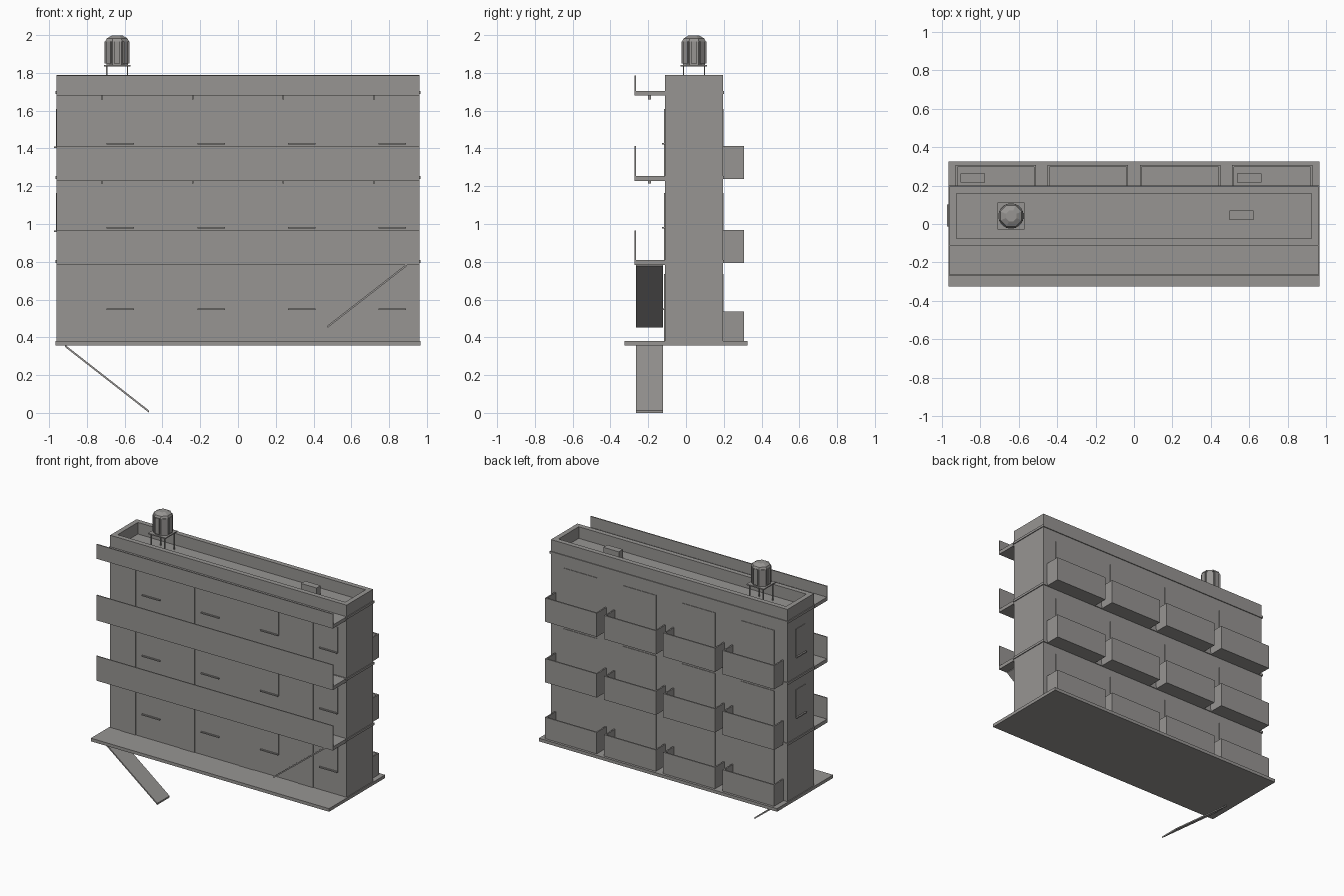
import bpy, bmesh, math
from mathutils import Vector

cube = bpy.data.objects.get("Cube")
if cube:
    bpy.data.objects.remove(cube)

concrete = bpy.data.materials.new("warm grey concrete")
concrete.use_nodes = True
GREY = (0.31, 0.30, 0.29, 1)
concrete.diffuse_color = GREY
concrete.node_tree.nodes["Principled BSDF"].inputs["Base Color"].default_value = GREY


def finish(name, bm):
    bmesh.ops.recalc_face_normals(bm, faces=bm.faces)
    mesh = bpy.data.meshes.new(name)
    bm.to_mesh(mesh)
    bm.free()
    mesh.materials.append(concrete)
    obj = bpy.data.objects.new(name, mesh)
    bpy.context.collection.objects.link(obj)
    return obj


def add_box(bm, x, y, z):
    """Add a box from three (low, high) ranges."""
    verts = bmesh.ops.create_cube(bm, size=1)["verts"]
    for v in verts:
        v.co = Vector([(r[0] + r[1]) / 2 + c * (r[1] - r[0]) for r, c in zip((x, y, z), v.co)])


def boxes(name, *ranges):
    bm = bmesh.new()
    for r in ranges:
        add_box(bm, *r)
    return finish(name, bm)


def ramp(name, low, high, y, thick):
    """Sloping stair flight between two (x, z) points."""
    bm = bmesh.new()
    points = [low, high, (high[0], high[1] - thick), (low[0], low[1] - thick)]
    face = bm.faces.new([bm.verts.new((px, y[0], pz)) for px, pz in points])
    moved = bmesh.ops.extrude_face_region(bm, geom=[face])["geom"]
    bmesh.ops.translate(bm, vec=(0, y[1] - y[0], 0),
                        verts=[v for v in moved if isinstance(v, bmesh.types.BMVert)])
    return finish(name, bm)


HALF, FRONT, BACK = 0.96, -0.112, 0.195
ROOF, TOP = 1.7, 1.79
FLOORS = [0.38, 0.81, 1.255]
UNIT = 0.48
RELIEF = 0.004
width = (-HALF, HALF)

# Base slab and main block
boxes("base_slab", ((-0.967, 0.967), (-0.325, 0.325), (0.357, 0.38)))
boxes("main_block", (width, (FRONT, BACK), (0.38, ROOF)))

# Roof parapet around a sunken roof, with a thin coping lip
wall = 0.036
boxes("roof_parapet",
      (width, (FRONT, FRONT + wall), (ROOF, TOP)),
      (width, (BACK - wall, BACK), (ROOF, TOP)),
      ((-HALF, -HALF + wall), (FRONT + wall, BACK - wall), (ROOF, TOP)),
      ((HALF - wall, HALF), (FRONT + wall, BACK - wall), (ROOF, TOP)))

# Thin floor bands that wrap the block
for level, z in enumerate(FLOORS[1:] + [1.705]):
    boxes(f"floor_band_{level}",
          ((-HALF - 0.006, HALF + 0.006), (FRONT - 0.006, BACK + 0.006), (z - 0.017, z)))

# Front access corridors with solid railings; the top one is the canopy
for level, (z, rail_top) in enumerate([(0.81, 0.965), (1.253, 1.412), (1.705, 1.785)]):
    boxes(f"corridor_{level}",
          (width, (-0.272, FRONT), (z - 0.026, z)),
          (width, (-0.272, -0.264), (z, rail_top)))

# Repeating apartments on each floor
for level, floor in enumerate(FLOORS):
    head = floor + 0.355
    sill = floor + 0.165
    for unit in range(4):
        x0 = -HALF + unit * UNIT
        mid = x0 + UNIT / 2
        tag = f"{level}_{unit}"
        y_front = (FRONT - RELIEF, FRONT)
        boxes("front_door_" + tag, ((x0 + 0.09, x0 + 0.21), y_front, (floor, head)))
        boxes("front_window_" + tag, ((x0 + 0.265, x0 + 0.41), y_front, (sill, head)))
        boxes("front_sill_" + tag,
              ((x0 + 0.265, x0 + 0.41), (FRONT - 0.014, FRONT), (sill, sill + 0.008)))
        boxes("back_door_" + tag,
              ((mid - 0.135, mid + 0.135), (BACK, BACK + RELIEF), (floor, head)))
        boxes("corridor_lamp_" + tag,
              ((mid - 0.004, mid + 0.004), (-0.2, -0.185), (floor + 0.405, floor + 0.425)))

        # Open-topped back balcony
        left, right, out = mid - 0.21, mid + 0.21, 0.307
        rail, t = floor + 0.157, 0.01
        boxes("balcony_" + tag,
              ((left, right), (BACK, out), (floor - 0.017, floor + 0.004)),
              ((left, right), (out - t, out), (floor, rail)),
              ((left, left + t), (BACK, out - t), (floor, rail)),
              ((right - t, right), (BACK, out - t), (floor, rail)))

    # End window with a projecting sill
    if level:
        boxes(f"end_window_{level}",
              ((-HALF - RELIEF, -HALF), (-0.01, 0.1), (sill - 0.01, head)))
        boxes(f"end_sill_{level}",
              ((-HALF - 0.015, -HALF), (-0.012, 0.102), (sill - 0.018, sill - 0.01)))

# Air conditioners on the roof and the outer top balconies
for name, x, y, z in [("roof", 0.56, 0.045, ROOF), ("balcony_a", -0.84, 0.24, 1.257),
                      ("balcony_b", 0.6, 0.24, 1.257)]:
    boxes("air_conditioner_" + name,
          ((x - 0.063, x + 0.063), (y - 0.024, y + 0.024), (z, z + 0.075)))

# Stair flights at the front
ramp("lower_stair", (-0.47, 0.012), (-0.915, 0.36), (-0.265, -0.122), 0.012)
ramp("upper_stair", (0.475, 0.463), (0.895, 0.79), (-0.265, -0.122), 0.012)

# Water tank on a legged platform
tx, ty = -0.64, 0.042
boxes("tank_platform", ((tx - 0.07, tx + 0.07), (ty - 0.07, ty + 0.07), (1.833, 1.841)))
boxes("tank_legs", *[((tx + a - 0.003, tx + a + 0.003), (ty + b - 0.003, ty + b + 0.003), (ROOF, 1.835))
                     for a in (-0.055, 0.055) for b in (-0.055, 0.055)])

bm = bmesh.new()
rings = []
for radius, z in [(0.062, 1.841), (0.062, 1.965), (0.067, 1.967), (0.06, 1.982), (0.03, 1.998)]:
    rings.append([bm.verts.new((tx + radius * math.cos(a), ty + radius * math.sin(a), z))
                  for a in (math.tau * (i + 0.5) / 8 for i in range(8))])
for low, high in zip(rings, rings[1:]):
    for i in range(8):
        j = (i + 1) % 8
        bm.faces.new((low[i], low[j], high[j], high[i]))
bm.faces.new(rings[0])
bm.faces.new(rings[-1])
finish("water_tank", bm)

# Flat raised panels around the tank
for i in range(8):
    panel = boxes(f"tank_panel_{i}", ((0.05, 0.066), (-0.016, 0.016), (1.85, 1.967)))
    panel.location = (tx, ty, 0)
    panel.rotation_euler.z = math.tau * i / 8
